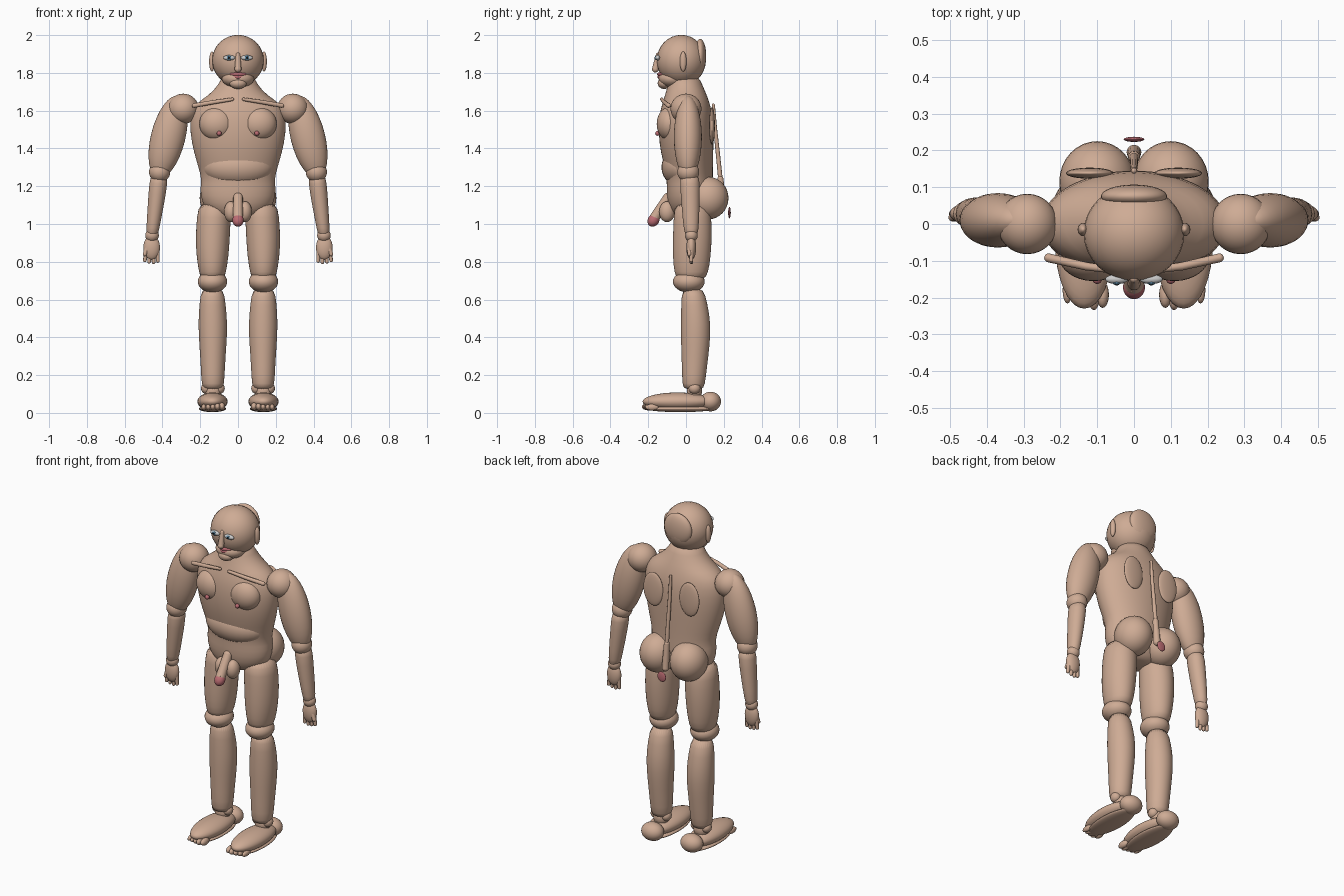
import bpy, bmesh, math
from mathutils import Vector, Matrix


def material(name, rgb):
    m = bpy.data.materials.new(name)
    m.diffuse_color = (*rgb, 1)
    return m


SKIN = material("skin", (0.62, 0.41, 0.30))
PINK = material("pink", (0.50, 0.15, 0.17))
WHITE = material("white", (0.85, 0.85, 0.85))
BLUE = material("iris", (0.12, 0.28, 0.42))
BLACK = material("pupil", (0.01, 0.01, 0.01))


def finish(name, bm, mat):
    bmesh.ops.recalc_face_normals(bm, faces=bm.faces)
    for f in bm.faces:
        f.smooth = True
    me = bpy.data.meshes.new(name)
    bm.to_mesh(me)
    bm.free()
    me.materials.append(mat)
    ob = bpy.data.objects.new(name, me)
    bpy.context.collection.objects.link(ob)
    return ob


def ball(name, loc, radii, mat=SKIN, axis=(0, 0, 1), seg=32):
    """Ellipsoid whose local z points along axis."""
    bm = bmesh.new()
    bmesh.ops.create_uvsphere(bm, u_segments=seg, v_segments=seg // 2, radius=1)
    rot = Vector((0, 0, 1)).rotation_difference(Vector(axis)).to_matrix().to_4x4()
    bm.transform(Matrix.Translation(loc) @ rot @ Matrix.Diagonal((*radii, 1)))
    return finish(name, bm, mat)


def loft(name, rings, mat=SKIN, seg=32):
    """Smooth body from horizontal rings: z, centre x, y, radius x, y."""
    bm = bmesh.new()
    loops = []
    for z, cx, cy, rx, ry in rings:
        loops.append([bm.verts.new((cx + rx * math.cos(a), cy + ry * math.sin(a), z))
                      for a in (2 * math.pi * i / seg for i in range(seg))])
    for a, b in zip(loops, loops[1:]):
        for i in range(seg):
            j = (i + 1) % seg
            bm.faces.new((a[i], a[j], b[j], b[i]))
    bm.faces.new(loops[0])
    bm.faces.new(loops[-1])
    ob = finish(name, bm, mat)
    ob.modifiers.new("smooth", "SUBSURF").levels = 1
    return ob


def rod(name, points, radii, mat=SKIN):
    """Round-ended tube along points."""
    cu = bpy.data.curves.new(name, "CURVE")
    cu.dimensions = "3D"
    cu.bevel_depth = 1
    cu.bevel_resolution = 4
    cu.use_fill_caps = True
    sp = cu.splines.new("POLY")
    sp.points.add(len(points) - 1)
    for p, co, r in zip(sp.points, points, radii):
        p.co, p.radius = (*co, 1), r
    sp.use_smooth = True
    cu.materials.append(mat)
    ob = bpy.data.objects.new(name, cu)
    bpy.context.collection.objects.link(ob)
    for k in (0, -1):
        ball(name + "_end", points[k], (radii[k],) * 3, mat, seg=16)
    return ob


# Torso and neck
loft("torso", [(1.03, 0, 0.02, 0.06, 0.06), (1.05, 0, 0.02, 0.14, 0.09),
               (1.11, 0, 0.02, 0.195, 0.12), (1.19, 0, 0.02, 0.202, 0.123),
               (1.235, 0, 0.02, 0.193, 0.122), (1.30, 0, 0.015, 0.21, 0.128),
               (1.38, 0, 0.005, 0.235, 0.14), (1.48, 0, 0, 0.255, 0.147),
               (1.58, 0, 0, 0.255, 0.142), (1.64, 0, 0, 0.225, 0.125),
               (1.68, 0, 0, 0.155, 0.112), (1.74, 0, -0.005, 0.10, 0.09),
               (1.79, 0, -0.01, 0.085, 0.075)])
ball("belly", (0, -0.01, 1.30), (0.19, 0.12, 0.11))

# Head
ball("head", (0, -0.025, 1.866), (0.137, 0.13, 0.135))
ball("back_of_head", (0, 0.075, 1.89), (0.09, 0.032, 0.09))
ball("jaw", (0, -0.07, 1.77), (0.085, 0.075, 0.05))
ball("chin", (0, -0.115, 1.745), (0.045, 0.035, 0.03))
rod("nose", [(0, -0.148, 1.895), (0, -0.162, 1.82)], (0.012, 0.018))
rod("lower_lip", [(-0.035, -0.125, 1.782), (0, -0.14, 1.778), (0.035, -0.125, 1.782)],
    (0.008, 0.011, 0.008), PINK)
rod("upper_lip", [(-0.036, -0.127, 1.793), (0, -0.143, 1.793), (0.036, -0.127, 1.793)],
    (0.007, 0.01, 0.007), PINK)

# Spine, tailbone and front midline parts
rod("spine", [(0, 0.145, 1.63), (0, 0.155, 1.5), (0, 0.168, 1.38), (0, 0.182, 1.24)],
    (0.008, 0.01, 0.011, 0.012))
rod("tailbone", [(0, 0.182, 1.24), (0, 0.195, 1.10)], (0.016, 0.02))
ball("rear_opening", (0, 0.23, 1.06), (0.028, 0.007, 0.03), PINK)
rod("male_organ_shaft", [(0, -0.095, 1.14), (0, -0.165, 1.035)], (0.026, 0.027))
ball("male_organ_tip", (0, -0.172, 1.02), (0.03, 0.03, 0.036), PINK, (0, -0.55, -0.83))

for s, side in ((1, "left"), (-1, "right")):
    # Face details
    ball(side + "_ear", (s * 0.138, -0.015, 1.86), (0.015, 0.018, 0.053))
    ball(side + "_eye", (s * 0.047, -0.15, 1.88), (0.031, 0.013, 0.014), WHITE)
    ball(side + "_iris", (s * 0.047, -0.16, 1.88), (0.012, 0.005, 0.012), BLUE, seg=16)
    ball(side + "_pupil", (s * 0.047, -0.164, 1.88), (0.006, 0.003, 0.006), BLACK, seg=16)

    # Chest and back details
    ball(side + "_chest_muscle", (s * 0.11, -0.085, 1.53), (0.095, 0.07, 0.09))
    ball(side + "_nipple", (s * 0.10, -0.15, 1.48), (0.013, 0.013, 0.013), PINK, seg=16)
    rod(side + "_collarbone", [(s * 0.03, -0.128, 1.66), (s * 0.13, -0.115, 1.645),
                               (s * 0.232, -0.092, 1.627)], (0.009, 0.011, 0.012))
    ball(side + "_shoulder_blade", (s * 0.12, 0.138, 1.52), (0.065, 0.015, 0.1))
    ball(side + "_buttock", (s * 0.1, 0.115, 1.137), (0.103, 0.11, 0.113))
    ball(side + "_gland", (s * 0.037, -0.1, 1.065), (0.037, 0.042, 0.055))

    # Arm
    ball(side + "_shoulder", (s * 0.29, 0, 1.61), (0.082, 0.082, 0.08))
    ball(side + "_upper_arm", (s * 0.37, 0.01, 1.46), (0.091, 0.074, 0.225), axis=(s * -0.25, 0, 1))
    ball(side + "_elbow", (s * 0.415, 0.012, 1.275), (0.056, 0.058, 0.055))
    loft(side + "_forearm", [(0.93, s * 0.455, 0.028, 0.027, 0.027), (0.96, s * 0.453, 0.028, 0.034, 0.04),
                             (1.1, s * 0.435, 0.024, 0.043, 0.048), (1.23, s * 0.42, 0.02, 0.05, 0.054),
                             (1.26, s * 0.418, 0.02, 0.04, 0.045)], seg=24)
    ball(side + "_wrist", (s * 0.455, 0.028, 0.94), (0.036, 0.034, 0.035))

    # Hand
    ball(side + "_palm", (s * 0.457, 0.028, 0.875), (0.044, 0.026, 0.065))
    for i in range(4):
        x = 0.427 + 0.02 * i
        tip = 0.795 + 0.007 * abs(i - 1.3)
        rod(side + "_finger", [(s * x, 0.028, 0.855), (s * (x + 0.003 * (i - 1)), 0.028, tip)],
            (0.012, 0.0095))
    rod(side + "_thumb", [(s * 0.475, 0.022, 0.89), (s * 0.493, 0.018, 0.84)], (0.015, 0.011))

    # Leg
    loft(side + "_thigh", [(0.70, s * 0.135, 0.025, 0.06, 0.07), (0.74, s * 0.135, 0.028, 0.07, 0.09),
                           (0.82, s * 0.135, 0.03, 0.085, 0.1), (0.93, s * 0.134, 0.034, 0.091, 0.104),
                           (1.04, s * 0.128, 0.035, 0.09, 0.1), (1.12, s * 0.12, 0.03, 0.085, 0.09)])
    ball(side + "_knee", (s * 0.135, 0.015, 0.695), (0.078, 0.084, 0.058))
    loft(side + "_shin", [(0.125, s * 0.133, 0.04, 0.045, 0.045), (0.14, s * 0.133, 0.04, 0.06, 0.06),
                          (0.25, s * 0.133, 0.045, 0.064, 0.067), (0.36, s * 0.133, 0.05, 0.072, 0.076),
                          (0.47, s * 0.133, 0.052, 0.078, 0.08), (0.57, s * 0.135, 0.045, 0.07, 0.07),
                          (0.67, s * 0.135, 0.035, 0.06, 0.058)])
    for dx in (-0.035, 0.035):
        ball(side + "_ankle_bone", (s * 0.133 + dx, 0.045, 0.13), (0.028, 0.032, 0.03), seg=16)
    ball(side + "_ankle", (s * 0.133, 0.045, 0.115), (0.045, 0.04, 0.05))

    # Foot
    ball(side + "_foot", (s * 0.135, -0.045, 0.06), (0.08, 0.185, 0.048))
    ball(side + "_heel", (s * 0.13, 0.13, 0.06), (0.066, 0.055, 0.052))
    ball(side + "_sole", (s * 0.135, -0.03, 0.022), (0.072, 0.18, 0.018))
    for i in range(5):
        x = 0.085 + 0.024 * i
        ball(side + "_toe", (s * x, -0.198 + 0.006 * abs(i - 1), 0.034 - 0.001 * i),
             (0.017 - 0.001 * i, 0.036, 0.021 - 0.001 * i), seg=16)
